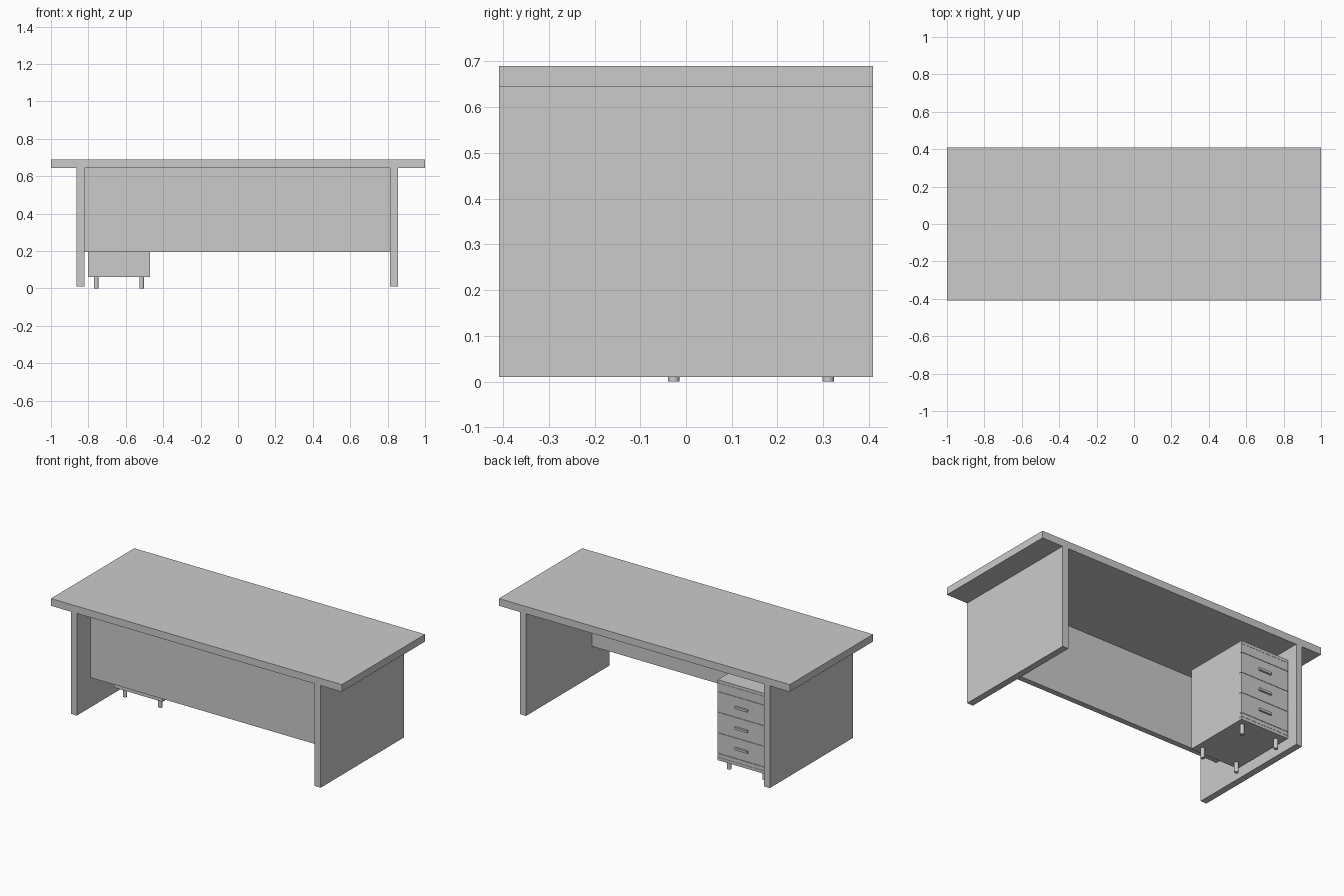
import bpy, bmesh
from mathutils import Matrix, Vector

if "Cube" in bpy.data.objects:
    bpy.data.objects.remove(bpy.data.objects["Cube"])


def box(name, x, y, z):
    """Box from (min, max) ranges."""
    bm = bmesh.new()
    size = Vector((x[1] - x[0], y[1] - y[0], z[1] - z[0]))
    bmesh.ops.create_cube(bm, size=1, matrix=Matrix.Diagonal((*size, 1)))
    me = bpy.data.meshes.new(name)
    bm.to_mesh(me)
    bm.free()
    ob = bpy.data.objects.new(name, me)
    ob.location = (sum(x) / 2, sum(y) / 2, sum(z) / 2)
    bpy.context.collection.objects.link(ob)
    return ob


D = 0.409  # half depth of the desk

# Desk top, side panels and modesty panel
box("desk_top", (-1, 1), (-D, D), (0.645, 0.69))
box("left_side_panel", (-0.863, -0.822), (-D, D), (0.01, 0.645))
box("right_side_panel", (0.814, 0.855), (-D, D), (0.01, 0.645))
box("modesty_panel", (-0.822, 0.814), (-0.275, -0.24), (0.195, 0.645))

# Drawer cabinet body with top and bottom boards
X0, X1, Y0, Y1 = -0.803, -0.47, -0.07, 0.36
FRONT = Y1 - 0.018
box("cabinet_body", (X0, X1), (Y0, FRONT), (0.078, 0.542))
box("cabinet_top", (X0, X1), (Y0, Y1), (0.542, 0.56))
box("cabinet_base", (X0, X1), (Y0, Y1), (0.06, 0.078))

# Drawer fronts: shallow top drawer, three handled drawers, plinth strip
levels = [0.078, 0.103, 0.231, 0.359, 0.487, 0.542]
xc = (X0 + X1) / 2
for i, (a, b) in enumerate(zip(levels, levels[1:])):
    handled = 0 < i < 4
    name = f"drawer_front_{i}" if i else "plinth_strip"
    box(name, (X0, X1), (FRONT, Y1), (a + 0.001, b - 0.001))
    if handled:
        zc = (a + b) / 2
        box(f"drawer_handle_{i}", (xc - 0.043, xc + 0.043), (Y1, Y1 + 0.012),
            (zc - 0.007, zc + 0.007))

# Cabinet feet
for i, x in enumerate((-0.758, -0.515)):
    for j, y in enumerate((-0.027, 0.311)):
        bpy.ops.mesh.primitive_cylinder_add(vertices=16, radius=0.0125, depth=0.06,
                                            location=(x, y, 0.03))
        bpy.context.object.name = f"cabinet_foot_{i}{j}"
        bpy.ops.object.shade_smooth_by_angle()
